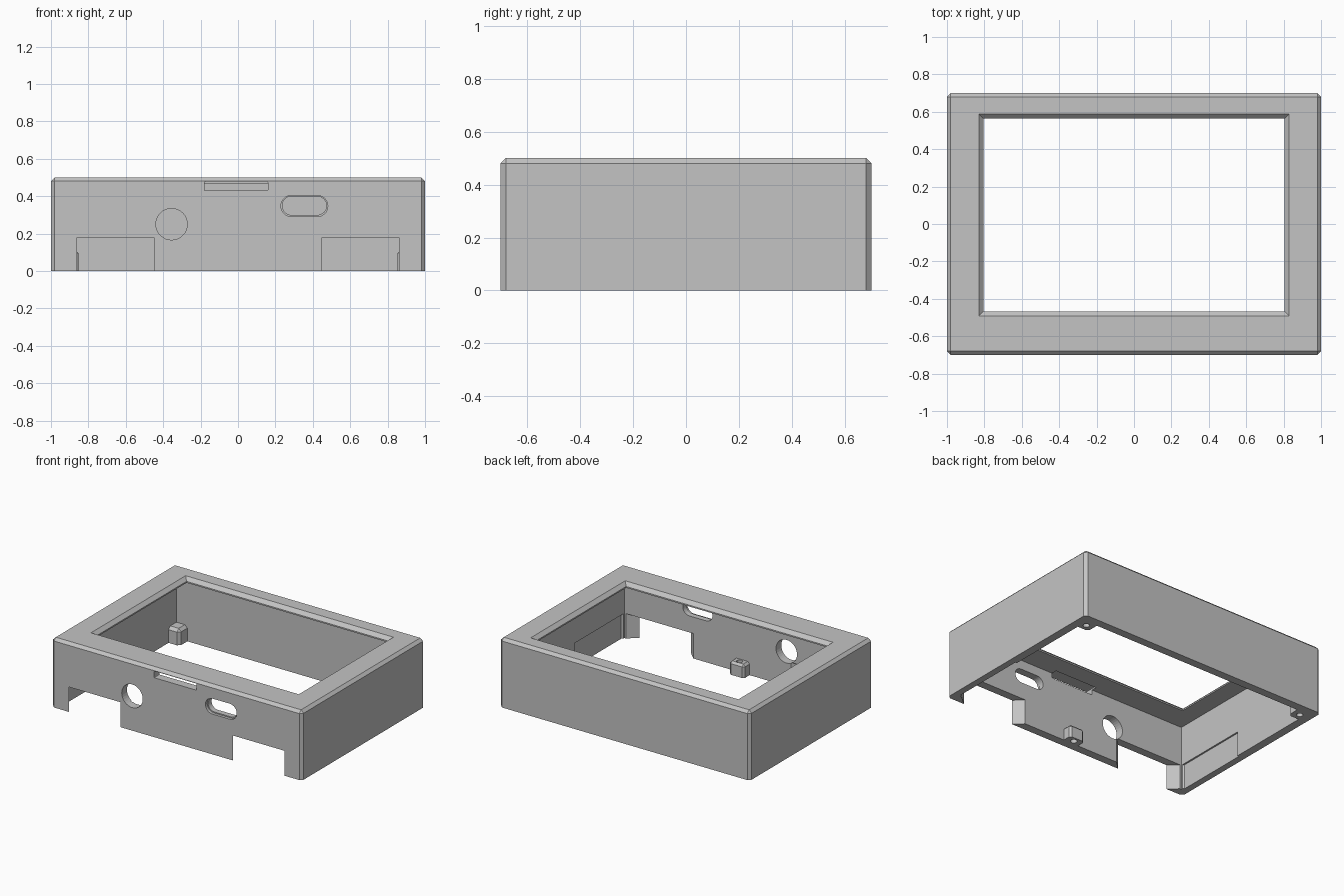
import bpy, bmesh, math
from mathutils import Vector

if "Cube" in bpy.data.objects:
    bpy.data.objects.remove(bpy.data.objects["Cube"], do_unlink=True)

grey = bpy.data.materials.new("plain grey")
grey.use_nodes = True
GREY = (0.55, 0.55, 0.55, 1)
grey.diffuse_color = GREY
grey.node_tree.nodes["Principled BSDF"].inputs["Base Color"].default_value = GREY

WALL = 0.06
IN_X, IN_Y, LEDGE = 1 - WALL, 0.7 - WALL, 0.465


def make_object(name, bm):
    bmesh.ops.recalc_face_normals(bm, faces=bm.faces)
    mesh = bpy.data.meshes.new(name)
    bm.to_mesh(mesh)
    bm.free()
    mesh.materials.append(grey)
    obj = bpy.data.objects.new(name, mesh)
    bpy.context.collection.objects.link(obj)
    return obj


def box(name, lo, hi, chamfer=0, skip=()):
    """Box with chamfered edges, leaving the edges of faces that point along skip."""
    bm = bmesh.new()
    bmesh.ops.create_cube(bm, size=1)
    for v in bm.verts:
        v.co = [l + (h - l) * (c + 0.5) for l, h, c in zip(lo, hi, v.co)]
    bm.normal_update()
    if chamfer:
        kept = [f for f in bm.faces if any(f.normal.dot(Vector(s)) > 0.9 for s in skip)]
        edges = [e for e in bm.edges if not any(f in kept for f in e.link_faces)]
        bmesh.ops.bevel(bm, geom=edges, offset=chamfer, segments=1, affect='EDGES')
    return make_object(name, bm)


def loft(name, first, second):
    """Closed solid between two matching outlines."""
    bm = bmesh.new()
    a = [bm.verts.new(p) for p in first]
    b = [bm.verts.new(p) for p in second]
    bm.faces.new(a)
    bm.faces.new(b[::-1])
    for i in range(len(a)):
        j = (i + 1) % len(a)
        bm.faces.new((a[i], b[i], b[j], a[j]))
    return make_object(name, bm)


def slot_outline(x, z, width, height, radius, steps=8):
    """Rounded rectangle, or a circle when radius is half of both sizes."""
    pts = []
    for q, (sx, sz) in enumerate([(1, 1), (-1, 1), (-1, -1), (1, -1)]):
        cx, cz = x + sx * (width / 2 - radius), z + sz * (height / 2 - radius)
        for k in range(steps + 1):
            t = math.pi / 2 * (q + k / steps)
            p = (cx + radius * math.cos(t), cz + radius * math.sin(t))
            if not pts or math.dist(p, pts[-1]) > 1e-4 and math.dist(p, pts[0]) > 1e-4:
                pts.append(p)
    return pts


def front_hole(outline, y0=-0.75, y1=-0.6):
    return loft("cutter", [(x, y0, z) for x, z in outline], [(x, y1, z) for x, z in outline])


def upright_prism(outline, z0, z1):
    return loft("cutter", [(x, y, z0) for x, y in outline], [(x, y, z1) for x, y in outline])


def rectangle(x, y0, y1, z):
    return [(-x, y0, z), (x, y0, z), (x, y1, z), (-x, y1, z)]


def cut(obj, cutters):
    for c in cutters:
        c.hide_render = True
        mod = obj.modifiers.new("cut", 'BOOLEAN')
        mod.operation, mod.solver, mod.object = 'DIFFERENCE', 'EXACT', c
    bpy.context.view_layer.update()
    evaluated = obj.evaluated_get(bpy.context.evaluated_depsgraph_get())
    mesh = bpy.data.meshes.new_from_object(evaluated)
    obj.modifiers.clear()
    obj.data = mesh
    for c in cutters:
        bpy.data.objects.remove(c, do_unlink=True)


# Hollow housing, open underneath
DOWN = (0, 0, -1)
housing = box("housing", (-1, -0.7, 0), (1, 0.7, 0.5), 0.02, [DOWN])
cutters = [box("cutter", (-IN_X, -IN_Y, -0.1), (IN_X, IN_Y, LEDGE))]

# Screen opening with a sloped rim
cutters.append(box("cutter", (-0.805, -0.467, 0.4), (0.805, 0.563, 0.6)))
cutters.append(loft("cutter", rectangle(0.805, -0.467, 0.563, 0.475),
                    rectangle(0.855, -0.517, 0.613, 0.525)))

# Flared front notches that run on into shallow side wall recesses
for s in (1, -1):
    notch = [(0.45, -0.75), (0.45, -0.7), (0.385, -0.635), (0.385, -0.07),
             (0.952, -0.07), (0.952, -0.62), (0.862, -0.7), (0.862, -0.75)]
    cutters.append(upright_prism([(s * x, y) for x, y in notch], -0.05, 0.18))

# Front wall openings: round hole, card slot, stepped connector slot
cutters.append(front_hole(slot_outline(-0.355, 0.25, 0.168, 0.168, 0.084)))
cutters.append(front_hole(slot_outline(-0.01, 0.453, 0.34, 0.048, 0.006, 2)))
cutters.append(front_hole(slot_outline(0.355, 0.347, 0.25, 0.112, 0.055), -0.75, -0.68))
cutters.append(front_hole(slot_outline(0.355, 0.349, 0.236, 0.1, 0.05)))
cut(housing, cutters)


def screw_hole(x, y, z1):
    return upright_prism(slot_outline(x, y, 0.044, 0.044, 0.022, 4), -0.05, z1)


# Screw posts in the back corners
for s, side in ((1, "left"), (-1, "right")):
    xs = sorted((s * 0.853, s * IN_X))
    post = box(side + "_screw_post", (xs[0], 0.55, 0), (xs[1], IN_Y, 0.115), 0.02,
               [DOWN, (s, 0, 0), (0, 1, 0)])
    cut(post, [screw_hole(s * 0.908, 0.598, 0.08)])

# Screw tab in the middle of the front wall
tab = box("front_screw_tab", (-0.06, -IN_Y, 0), (0.06, -0.575, 0.095), 0.015,
          [DOWN, (0, -1, 0)])
cut(tab, [screw_hole(0, -0.612, 0.2)])
